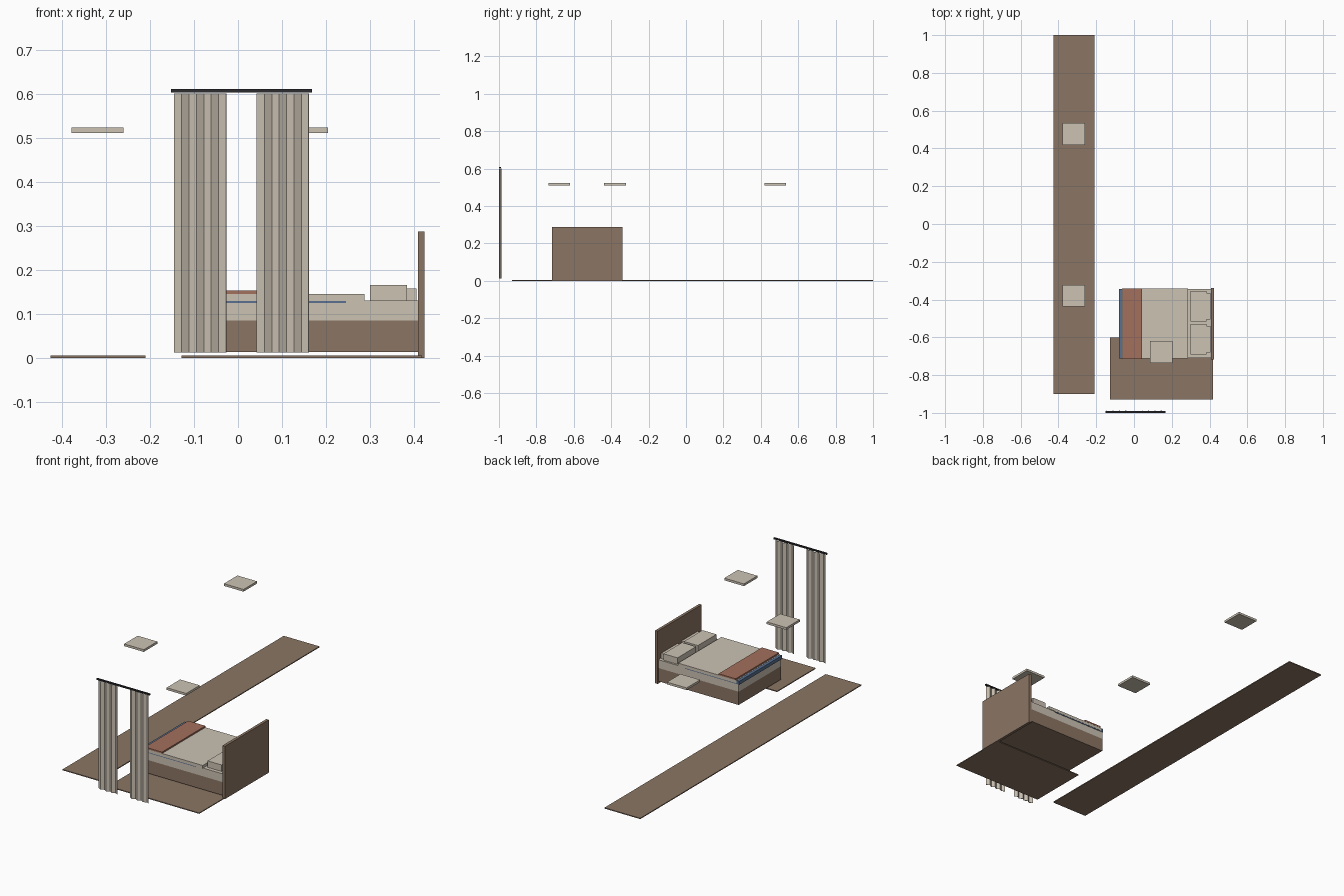
import bpy
import bmesh

cube = bpy.data.objects.get("Cube")
if cube:
    bpy.data.objects.remove(cube, do_unlink=True)


def material(name, color):
    m = bpy.data.materials.new(name)
    m.use_nodes = True
    m.diffuse_color = (*color, 1)
    m.node_tree.nodes["Principled BSDF"].inputs["Base Color"].default_value = (*color, 1)
    return m


brown = material("warm brown", (0.26, 0.18, 0.125))
cream = material("cream linen", (0.60, 0.54, 0.45))
rust = material("rust red", (0.37, 0.16, 0.11))
blue = material("slate blue", (0.10, 0.16, 0.28))
dark = material("dark metal", (0.025, 0.025, 0.03))


def finish(name, bm, mat):
    bmesh.ops.recalc_face_normals(bm, faces=bm.faces)
    mesh = bpy.data.meshes.new(name)
    bm.to_mesh(mesh)
    bm.free()
    mesh.materials.append(mat)
    ob = bpy.data.objects.new(name, mesh)
    bpy.context.collection.objects.link(ob)
    return ob


def box(name, mat, x, y, z):
    """Box from its low and high limits on each axis."""
    bm = bmesh.new()
    bmesh.ops.create_cube(bm, size=1)
    for v in bm.verts:
        v.co = [lo + (c + 0.5) * (hi - lo) for c, (lo, hi) in zip(v.co, (x, y, z))]
    return finish(name, bm, mat)


# Rugs
box("long_rug", brown, (-0.425, -0.21), (-0.90, 1.0), (0, 0.005))
box("bedside_rug", brown, (-0.128, 0.418), (-0.93, -0.60), (0, 0.005))

# Bed frame and bedding
bed_y = (-0.71, -0.345)
box("headboard", brown, (0.408, 0.423), (-0.717, -0.34), (0, 0.287))
box("bed_base", brown, (-0.075, 0.408), bed_y, (0.013, 0.085))
box("mattress", cream, (-0.075, 0.408), bed_y, (0.085, 0.13))
box("blue_sheet", blue, (-0.08, 0.245), (-0.712, -0.343), (0.125, 0.129))
box("folded_sheet_end", blue, (-0.08, -0.064), (-0.712, -0.343), (0.129, 0.144))
box("duvet", cream, (-0.064, 0.287), (-0.713, -0.342), (0.129, 0.145))
box("throw_blanket", rust, (-0.06, 0.043), (-0.714, -0.341), (0.145, 0.153))

# Pillows with a thinner edge against the headboard
for side, y in (("right", (-0.69, -0.53)), ("left", (-0.515, -0.355))):
    box(side + "_pillow", cream, (0.30, 0.384), y, (0.13, 0.165))
    box(side + "_pillow_edge", cream, (0.384, 0.405), (y[0] + 0.01, y[1] - 0.01), (0.13, 0.158))

# Ceiling panels
for i, (x, y) in enumerate(((-0.319, 0.477), (-0.319, -0.38), (0.145, -0.678))):
    box(f"ceiling_panel_{i + 1}", cream, (x - 0.059, x + 0.059), (y - 0.058, y + 0.058), (0.511, 0.523))


# Pleated curtains
def curtain(name, x0, x1, pleats=7):
    bm = bmesh.new()
    rows = []
    for i in range(pleats + 1):
        x = x0 + (x1 - x0) * i / pleats
        y = -0.998 if i % 2 else -0.988
        rows.append([bm.verts.new((x, y, z)) for z in (0.012, 0.60)])
    for a, b in zip(rows, rows[1:]):
        bm.faces.new((a[0], b[0], b[1], a[1]))
    ob = finish(name, bm, cream)
    mod = ob.modifiers.new("thickness", "SOLIDIFY")
    mod.thickness = 0.002
    mod.offset = 0


curtain("right_curtain", -0.145, -0.027)
curtain("left_curtain", 0.043, 0.161)
box("curtain_rod", dark, (-0.152, 0.168), (-1.0, -0.99), (0.603, 0.61))
